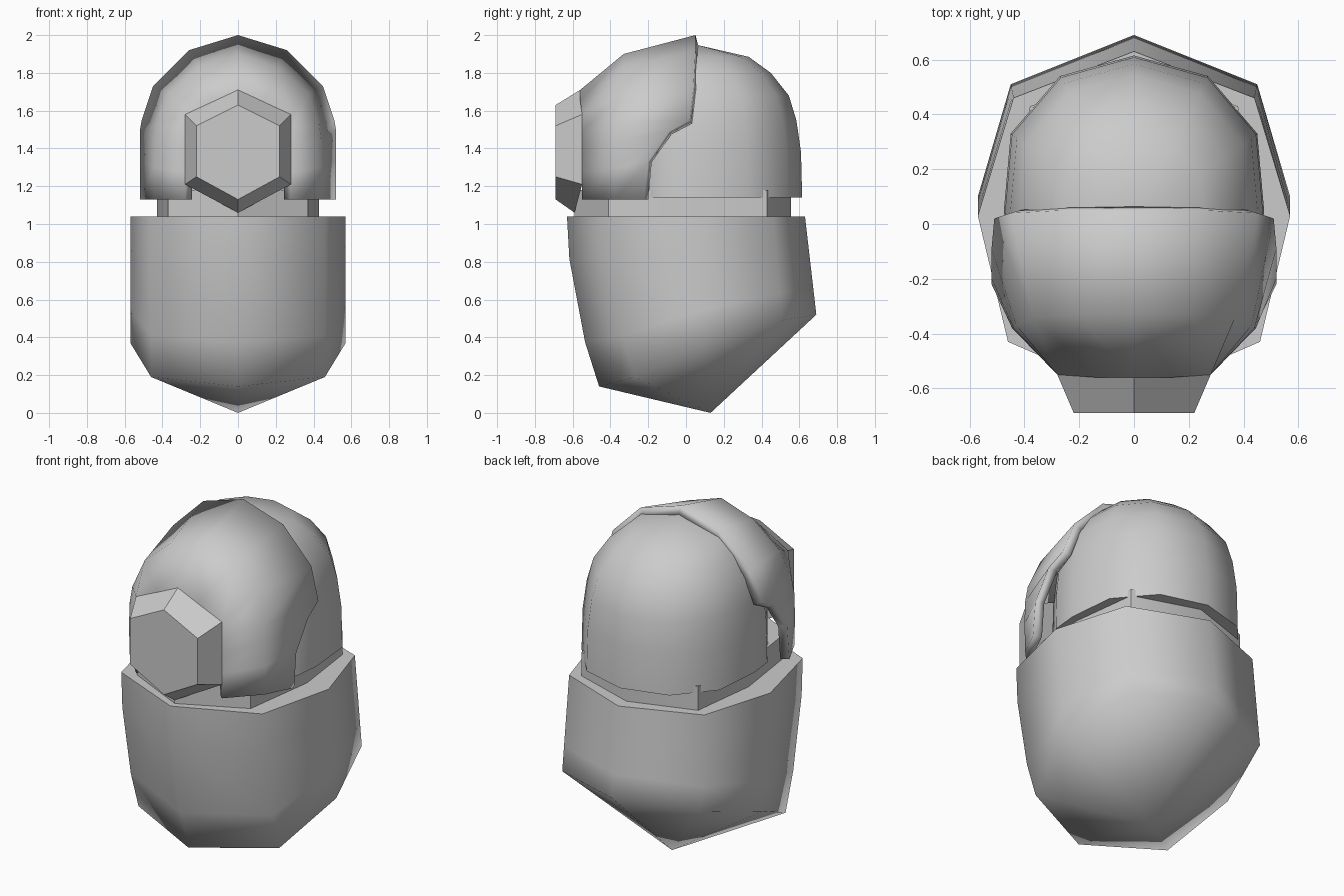
import bpy, bmesh, math

if "Cube" in bpy.data.objects:
    bpy.data.objects.remove(bpy.data.objects["Cube"])


def mirror_ring(half):
    """Closed ring from a right-hand half listed from centre line to centre line."""
    return half + [(-x, y, z) for x, y, z in reversed(half) if abs(x) > 1e-5]


def mirror_arch(half):
    """Open arch from a right-hand half that starts on the centre line."""
    return [(-x, y, z) for x, y, z in reversed(half[1:])] + half


def loft(name, rings, closed=True, start=None, end=None, angle=45):
    """Skin rings together; start/end are 'flat' or an apex point."""
    bm = bmesh.new()
    rows = [[bm.verts.new(p) for p in r] for r in rings]
    n = len(rows[0])
    for a, b in zip(rows, rows[1:]):
        for i in range(n if closed else n - 1):
            j = (i + 1) % n
            bm.faces.new((a[i], a[j], b[j], b[i]))
    for row, cap in ((rows[0], start), (rows[-1], end)):
        if cap == 'flat':
            bm.faces.new(row)
        elif cap:
            tip = bm.verts.new(cap)
            for i in range(n):
                bm.faces.new((row[i], row[(i + 1) % n], tip))
    bmesh.ops.recalc_face_normals(bm, faces=bm.faces)
    mesh = bpy.data.meshes.new(name)
    bm.to_mesh(mesh)
    bm.free()
    ob = bpy.data.objects.new(name, mesh)
    bpy.context.collection.objects.link(ob)
    bpy.ops.object.select_all(action='DESELECT')
    ob.select_set(True)
    bpy.context.view_layer.objects.active = ob
    bpy.ops.object.shade_smooth_by_angle(angle=math.radians(angle))
    return ob


# Collar: octagonal tube, slanted at the bottom and closed by a shallow point
top = [(0, -.63, 1.04), (.46, -.43, 1.04), (.57, .03, 1.04), (.44, .46, 1.04), (0, .63, 1.04)]
low = [(0, -.46, .14), (.46, -.27, .19), (.57, .10, .37), (.45, .51, .49), (0, .69, .52)]
rings = []
for t in (0, .25, .74, 1):
    bulge = .03 if 0 < t < 1 else 0
    rings.append(mirror_ring([
        tuple(a + (b - a) * t - (bulge if k == 1 and i < 2 else 0)
              for k, (a, b) in enumerate(zip(p, q)))
        for i, (p, q) in enumerate(zip(top, low))]))
loft("collar", rings, start='flat', end=(0, .13, 0), angle=60)

# Neck between collar and head
neck = [(0, -.59), (.37, -.41), (.43, .03), (.38, .43), (0, .555)]
loft("neck", [mirror_ring([(x, y, z) for x, y in neck]) for z in (1.0, 1.18)],
     start='flat', end='flat')

# Back of the head: rounded dome
plan = [(0, -.40), (.36, -.25), (.46, -.10), (.475, .05), (.45, .33), (.27, .54), (0, .615)]
levels = [(1.14, 1.0), (1.38, .99), (1.55, .95), (1.68, .885), (1.80, .73), (1.885, .54)]
loft("head_back", [mirror_ring([(x * s, y * s, z) for x, y in plan]) for z, s in levels],
     start='flat', end=(0, .05, 1.95), angle=60)

# Face shell: arches from the stepped rear edge towards the snout
rear = [(0, .05, 2.0), (.26, .05, 1.92), (.45, .04, 1.73), (.51, .02, 1.55),
        (.52, -.09, 1.49), (.52, -.20, 1.33), (.52, -.22, 1.13)]
cheek = [(0, -.33, 1.90), (.21, -.33, 1.83), (.37, -.34, 1.69), (.43, -.37, 1.53),
         (.44, -.38, 1.44), (.445, -.38, 1.30), (.44, -.38, 1.13)]
front = [(0, -.56, 1.71), (.14, -.56, 1.65), (.28, -.55, 1.58), (.28, -.55, 1.49),
         (.28, -.55, 1.40), (.28, -.55, 1.27), (.28, -.55, 1.13)]
shell = loft("face_shell", [mirror_arch(h) for h in (rear, cheek, front)], closed=False, angle=60)
if sum(p.normal.z * p.area for p in shell.data.polygons) < 0:
    shell.data.flip_normals()
wall = shell.modifiers.new("wall", 'SOLIDIFY')
wall.thickness = .05
wall.offset = -1

# Snout: tapered hexagonal prism
base = [(0, -.56, 1.71), (.28, -.55, 1.58), (.28, -.55, 1.21), (0, -.59, 1.06)]
tip = [(0, -.69, 1.63), (.22, -.69, 1.52), (.22, -.69, 1.25), (0, -.69, 1.13)]
loft("snout", [mirror_ring(h) for h in (base, tip)], start='flat', end='flat', angle=40)
